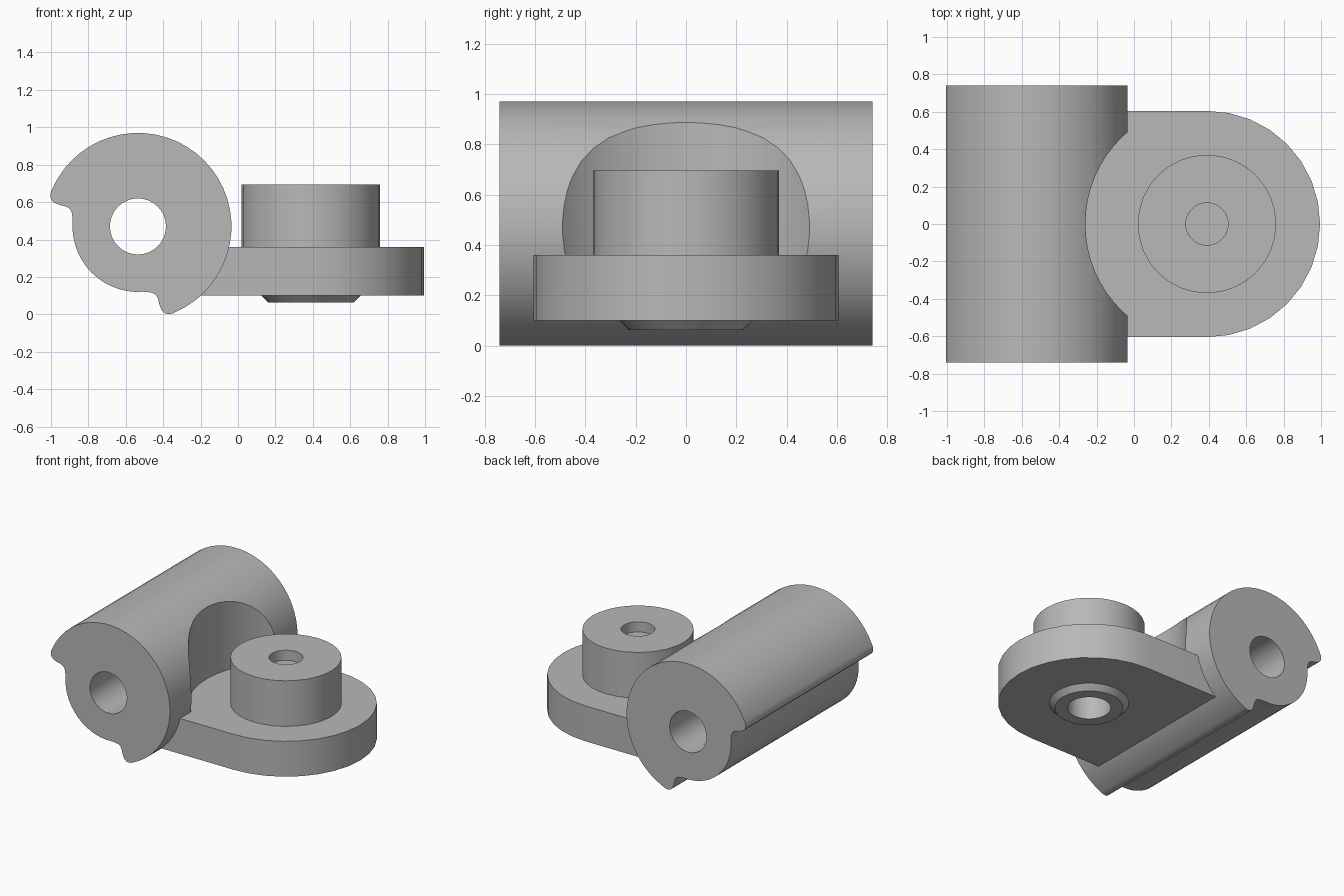
import bpy, bmesh
from math import sin, cos, radians, pi
from mathutils import Vector, Matrix

cube = bpy.data.objects.get("Cube")
if cube:
    bpy.data.objects.remove(cube, do_unlink=True)

grey = bpy.data.materials.new("plain grey")
grey.use_nodes = True
colour = (0.48, 0.48, 0.48, 1)
grey.diffuse_color = colour
grey.node_tree.nodes["Principled BSDF"].inputs["Base Color"].default_value = colour

BARREL = (-0.535, 0.47)   # barrel axis in x, z
PIVOT = 0.39              # boss axis in x


def arc(cx, cy, r, start, end, steps):
    angles = [radians(start + (end - start) * i / steps) for i in range(steps + 1)]
    return [(cx + r * cos(a), cy + r * sin(a)) for a in angles]


def make_object(name, bm):
    bmesh.ops.recalc_face_normals(bm, faces=bm.faces)
    mesh = bpy.data.meshes.new(name)
    bm.to_mesh(mesh)
    bm.free()
    mesh.materials.append(grey)
    obj = bpy.data.objects.new(name, mesh)
    bpy.context.collection.objects.link(obj)
    return obj


def prism(name, outline, low, high, along_y=False):
    """Extrude a flat outline along z, or along y."""
    bm = bmesh.new()
    place = (lambda a, b: (a, low, b)) if along_y else (lambda a, b: (a, b, low))
    face = bm.faces.new([bm.verts.new(place(a, b)) for a, b in outline])
    grown = bmesh.ops.extrude_face_region(bm, geom=[face])["geom"]
    shift = Vector((0, high - low, 0) if along_y else (0, 0, high - low))
    bmesh.ops.translate(bm, vec=shift, verts=[v for v in grown if isinstance(v, bmesh.types.BMVert)])
    return make_object(name, bm)


def lathe(name, profile, steps=32):
    """Spin a closed radius/height profile about the boss axis."""
    bm = bmesh.new()
    verts = [bm.verts.new((r, 0, z)) for r, z in profile]
    edges = [bm.edges.new(pair) for pair in zip(verts, verts[1:])]
    bmesh.ops.spin(bm, geom=verts + edges, cent=(0, 0, 0), axis=(0, 0, 1),
                   angle=2 * pi, steps=steps)
    bmesh.ops.remove_doubles(bm, verts=bm.verts, dist=0.0005)
    bmesh.ops.transform(bm, matrix=Matrix.Translation((PIVOT, 0, 0)), verts=bm.verts)
    return make_object(name, bm)


def activate(obj):
    bpy.ops.object.select_all(action='DESELECT')
    obj.select_set(True)
    bpy.context.view_layer.objects.active = obj


def cut(obj, cutter):
    cutter.hide_render = True
    mod = obj.modifiers.new("cut", 'BOOLEAN')
    mod.operation = 'DIFFERENCE'
    mod.solver = 'EXACT'
    mod.object = cutter
    activate(obj)
    bpy.ops.object.modifier_apply(modifier=mod.name)
    bpy.data.objects.remove(cutter, do_unlink=True)


# Barrel: large arc, two mirrored lips and a smaller arc between them
bx, bz = BARREL
lip = [(0.185, -0.465), (0.165, -0.469), (0.145, -0.465), (0.128, -0.45), (0.115, -0.42),
       (0.107, -0.385), (0.095, -0.365), (0.075, -0.354), (0.045, -0.35)]
outline = arc(bx, bz, 0.5, -66, 156, 32)
outline += [(bx + b, bz + a) for a, b in lip]
outline += arc(bx, bz, 0.35, 176, 274, 14)
outline += [(bx + a, bz + b) for a, b in reversed(lip)]
barrel = prism("barrel", outline, -0.74, 0.74, along_y=True)
cut(barrel, prism("bore_cutter", arc(bx, bz, 0.15, 0, 348.75, 31), -1, 1, along_y=True))
# Curved clearance for the boss, floored by the flange
cut(barrel, prism("clearance_cutter", arc(PIVOT, 0, 0.65, 0, 354.375, 63), 0.355, 1.2))

# Rounded flange running into the barrel
flange = prism("flange", [(-0.3, -0.605)] + arc(PIVOT, 0, 0.605, -90, 90, 16) + [(-0.3, 0.605)],
               0.10, 0.36)
cut(flange, prism("socket_cutter", arc(PIVOT, 0, 0.2, 0, 348.75, 31), 0, 0.5))

# Boss with a shallow top recess, tapered foot and deep lower bore
boss = lathe("boss", [(0, 0.62), (0.113, 0.62), (0.113, 0.695), (0.37, 0.695), (0.37, 0.35),
                      (0.265, 0.35), (0.265, 0.10), (0.228, 0.062), (0.145, 0.062),
                      (0.145, 0.55), (0, 0.55)])

for part in (barrel, flange, boss):
    activate(part)
    bpy.ops.object.shade_smooth_by_angle(angle=radians(30))
